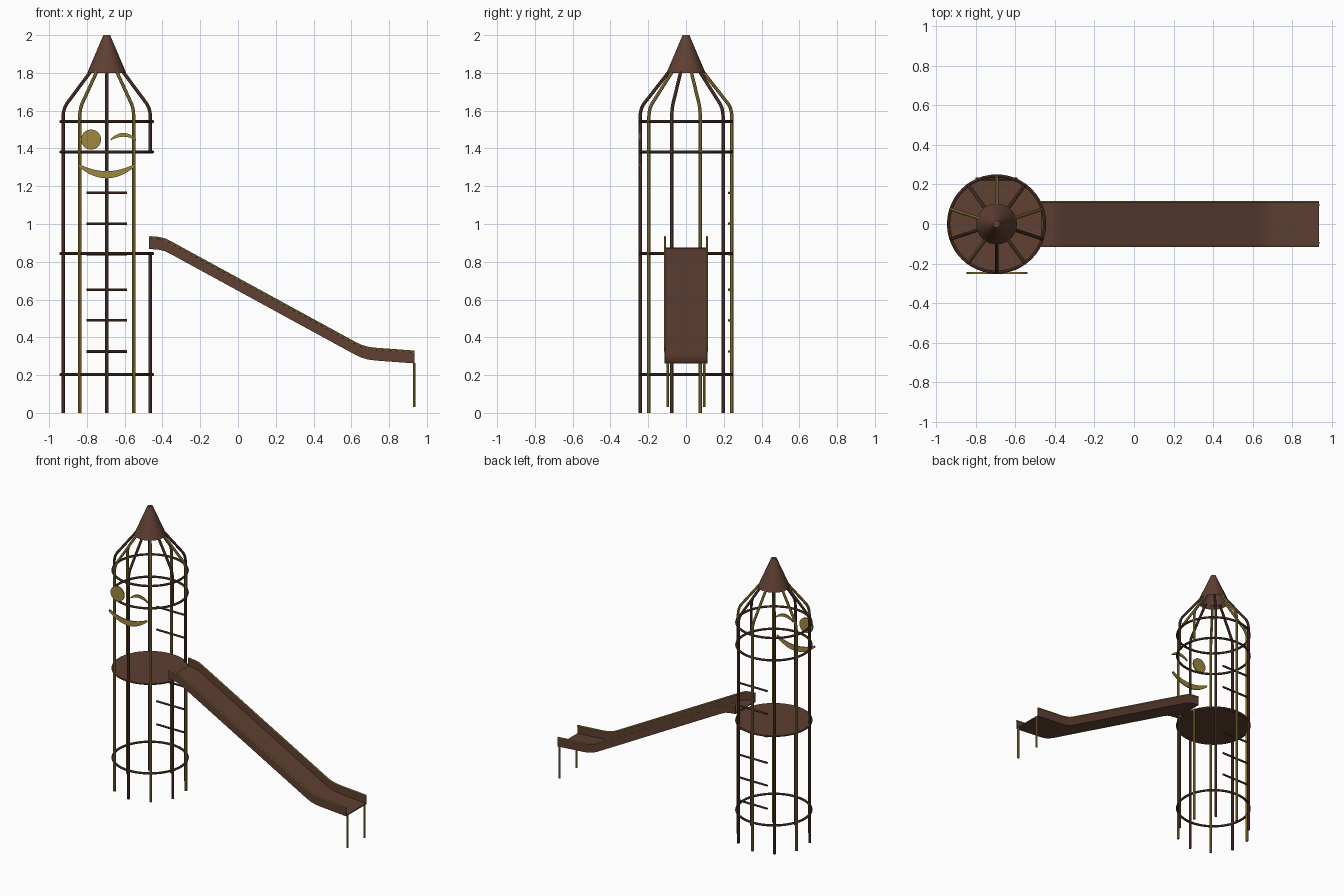
import bpy, bmesh, math
from mathutils import Vector

if "Cube" in bpy.data.objects:
    bpy.data.objects.remove(bpy.data.objects["Cube"])

CX, R = -0.695, 0.243   # tower axis and post radius


def material(name, rgb):
    m = bpy.data.materials.new(name)
    m.diffuse_color = (*rgb, 1)
    m.use_nodes = True
    m.node_tree.nodes["Principled BSDF"].inputs["Base Color"].default_value = m.diffuse_color
    return m


BROWN = material("brown", (0.115, 0.050, 0.032))
YELLOW = material("mustard yellow", (0.340, 0.245, 0.050))


def finish(ob, mat, smooth=True):
    ob.data.materials.append(mat)
    bpy.ops.object.select_all(action='DESELECT')
    ob.select_set(True)
    bpy.context.view_layer.objects.active = ob
    if ob.type == 'CURVE':
        bpy.ops.object.convert(target='MESH')
        ob = bpy.context.object
    if smooth:
        bpy.ops.object.shade_smooth_by_angle(angle=math.radians(40))
    return ob


def tube(name, pts, radius, mat, cyclic=False, res=2):
    cu = bpy.data.curves.new(name, 'CURVE')
    cu.dimensions = '3D'
    cu.bevel_depth, cu.bevel_resolution = radius, res
    cu.use_fill_caps = True
    sp = cu.splines.new('POLY')
    sp.points.add(len(pts) - 1)
    for p, co in zip(sp.points, pts):
        p.co = (*co, 1)
    sp.use_cyclic_u = cyclic
    ob = bpy.data.objects.new(name, cu)
    bpy.context.collection.objects.link(ob)
    return finish(ob, mat)


def prism(name, outline, depth, mat):
    """Extrude a closed 3D outline along the depth vector."""
    bm = bmesh.new()
    f = bm.faces.new([bm.verts.new(p) for p in outline])
    ext = bmesh.ops.extrude_face_region(bm, geom=[f])
    bmesh.ops.translate(bm, vec=Vector(depth),
                        verts=[v for v in ext['geom'] if isinstance(v, bmesh.types.BMVert)])
    bmesh.ops.recalc_face_normals(bm, faces=bm.faces)
    me = bpy.data.meshes.new(name)
    bm.to_mesh(me)
    bm.free()
    ob = bpy.data.objects.new(name, me)
    bpy.context.collection.objects.link(ob)
    return finish(ob, mat)


# Ten cage posts, alternating colours; the two by the slide leave an opening
low = [(R, 0), (R, 0.85)]
high = [(R, 1.38), (R, 1.565), (0.241, 1.59), (0.235, 1.613), (0.224, 1.635),
        (0.095, 1.8), (0.08, 1.82)]
for k in range(10):
    a = math.radians(18 + 36 * k)
    runs = [low, high] if k in (0, 9) else [low[:1] + high[1:]]
    for i, run in enumerate(runs):
        tube(f"cage_post_{k}_{i}",
             [(CX + r * math.cos(a), r * math.sin(a), z) for r, z in run],
             0.009, BROWN if k % 2 else YELLOW)

# Hoops around the cage
for i, z in enumerate((0.203, 0.843, 1.382, 1.542)):
    tube(f"cage_hoop_{i}",
         [(CX + R * math.cos(t * math.pi / 24), R * math.sin(t * math.pi / 24), z)
          for t in range(48)], 0.008, BROWN, cyclic=True)

# Platform
bpy.ops.mesh.primitive_cylinder_add(vertices=48, radius=0.243, depth=0.014,
                                    location=(CX, 0, 0.843))
bpy.context.object.name = "platform"
finish(bpy.context.object, BROWN)

# Roof cone, open underneath
bpy.ops.mesh.primitive_cone_add(vertices=32, radius1=0.103, radius2=0.018, depth=0.2,
                                location=(CX, 0, 1.9), end_fill_type='NOTHING')
roof = bpy.context.object
roof.name = "roof_cone"
finish(roof, BROWN)
prism("roof_tip", [(CX + 0.018 * math.cos(t * math.pi / 16), 0.018 * math.sin(t * math.pi / 16), 1.997)
                   for t in range(32)], (0, 0, 0.003), BROWN)

# Ladder rungs at the back
for i, z in enumerate((0.325, 0.49, 0.652, 0.84, 1.002, 1.165)):
    tube(f"ladder_rung_{i}", [(CX - 0.107, 0.228, z), (CX + 0.107, 0.228, z)], 0.007, BROWN)

# Winking face plates on the front
FY, FD = -0.244, (0, -0.008, 0)
prism("round_eye", [(-0.778 + 0.053 * math.cos(t * math.pi / 20), FY,
                     1.447 + 0.053 * math.sin(t * math.pi / 20)) for t in range(40)], FD, YELLOW)


def crescent(name, cx, half, z_end, rise_a, rise_b, tip):
    n = 20
    us = [-1 + 2 * i / n for i in range(n + 1)]
    a = [(cx + half * u, FY, z_end + rise_a * (1 - u * u)) for u in us]
    b = [(cx + half * u * 0.97, FY, z_end + tip + (rise_b - tip) * (1 - u * u)) for u in us]
    prism(name, a + b[::-1], FD, YELLOW)


crescent("winking_eye", -0.607, 0.068, 1.45, 0.032, 0.012, -0.008)
crescent("smile", CX, 0.152, 1.306, -0.064, -0.026, 0.012)

# Slide: side profile (x, floor z), swept into floor, walls and handrails
path = [(-0.47, 0.868), (-0.42, 0.864), (-0.39, 0.857), (-0.36, 0.843), (0.62, 0.308),
        (0.655, 0.292), (0.69, 0.282), (0.73, 0.277), (0.935, 0.262)]
H = 0.062


def strip(a, b):
    return [(x, z + a) for x, z in path] + [(x, z + b) for x, z in path[::-1]]


prism("slide_floor", [(x, -0.112, z) for x, z in strip(0, 0.008)], (0, 0.224, 0), BROWN)
for side, s in (("left", -1), ("right", 1)):
    prism(f"slide_wall_{side}", [(x, s * 0.108, z) for x, z in strip(0, H)],
          (0, s * 0.006, 0), BROWN)
    tube(f"slide_rail_{side}", [(x, s * 0.111, z + H) for x, z in path], 0.006, YELLOW)
    tube(f"slide_leg_{side}", [(0.933, s * 0.096, 0.03), (0.933, s * 0.096, 0.265)],
         0.007, YELLOW)
